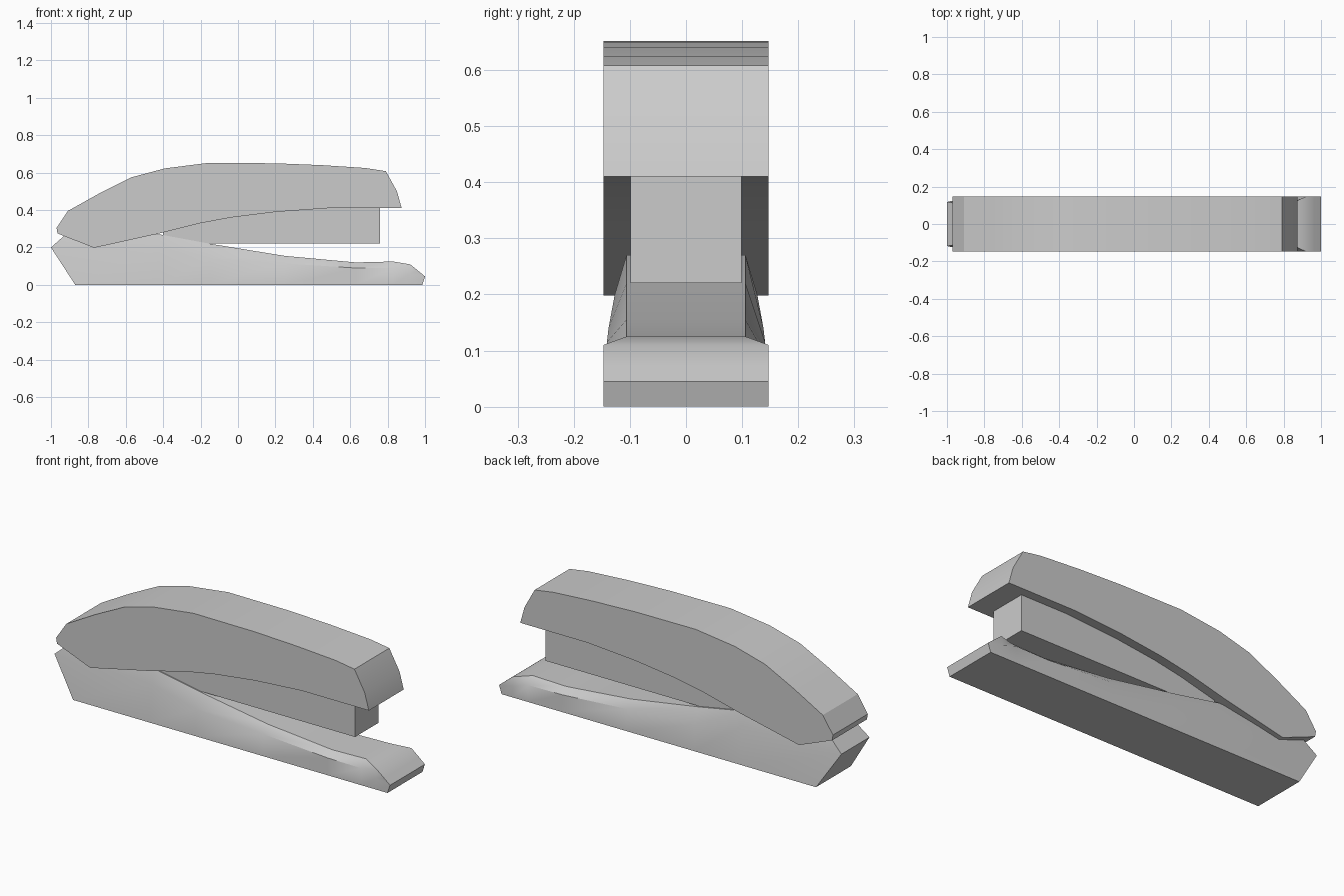
import bpy, bmesh, math

if "Cube" in bpy.data.objects:
    bpy.data.objects.remove(bpy.data.objects["Cube"])


def make_object(name, verts, faces, smooth_angle=None):
    mesh = bpy.data.meshes.new(name)
    mesh.from_pydata(verts, [], faces)
    bm = bmesh.new()
    bm.from_mesh(mesh)
    bmesh.ops.recalc_face_normals(bm, faces=bm.faces)
    bm.to_mesh(mesh)
    bm.free()
    ob = bpy.data.objects.new(name, mesh)
    bpy.context.collection.objects.link(ob)
    if smooth_angle:
        bpy.ops.object.select_all(action='DESELECT')
        ob.select_set(True)
        bpy.context.view_layer.objects.active = ob
        bpy.ops.object.shade_smooth_by_angle(angle=math.radians(smooth_angle))
    return ob


def extrude_profile(name, profile, half_width, smooth_angle=None):
    n = len(profile)
    verts = [(x, y, z) for y in (-half_width, half_width) for x, z in profile]
    faces = [tuple(range(n)), tuple(range(n, 2 * n))]
    faces += [(i, (i + 1) % n, n + (i + 1) % n, n + i) for i in range(n)]
    return make_object(name, verts, faces, smooth_angle)


# Arched top cover
extrude_profile("top_cover", [
    (-0.97, 0.305), (-0.91, 0.395), (-0.74, 0.49), (-0.57, 0.575),
    (-0.39, 0.623), (-0.16, 0.652), (0.20, 0.65), (0.45, 0.64),
    (0.68, 0.625), (0.79, 0.608), (0.85, 0.50), (0.875, 0.41),
    (0.48, 0.41), (0.20, 0.39), (-0.04, 0.36), (-0.20, 0.33),
    (-0.42, 0.275), (-0.77, 0.198), (-0.965, 0.275)], 0.147, 25)

# Staple magazine, its rear end buried in base and cover
extrude_profile("magazine", [
    (-0.40, 0.22), (0.76, 0.22), (0.76, 0.412), (0.48, 0.412),
    (0.20, 0.40), (-0.20, 0.34), (-0.40, 0.30)], 0.099)

# Base: stations of (bottom x), (side x, z, half width), (top x, z, half width)
stations = [
    (-0.87, (-1.0, 0.20, 0.118), (-0.93, 0.262, 0.107)),
    (-0.42, (-0.42, 0.20, 0.127), (-0.42, 0.27, 0.106)),
    (-0.15, (-0.15, 0.14, 0.138), (-0.15, 0.22, 0.106)),
    (0.25, (0.25, 0.115, 0.141), (0.25, 0.155, 0.106)),
    (0.63, (0.63, 0.09, 0.143), (0.63, 0.12, 0.106)),
    (0.83, (0.83, 0.09, 0.146), (0.83, 0.125, 0.106)),
    (0.92, (0.92, 0.06, 0.147), (0.92, 0.11, 0.147)),
    (0.985, (1.0, 0.045, 0.147), (0.965, 0.074, 0.147)),
]
verts, faces = [], []
for xb, (xm, zm, ym), (xt, zt, yt) in stations:
    verts += [(xb, -0.147, 0), (xm, -ym, zm), (xt, -yt, zt),
              (xt, yt, zt), (xm, ym, zm), (xb, 0.147, 0)]
for s in range(len(stations) - 1):
    a, b = s * 6, s * 6 + 6
    faces += [(a + k, a + (k + 1) % 6, b + (k + 1) % 6, b + k) for k in range(6)]
for e in (0, (len(stations) - 1) * 6):
    faces += [(e, e + 1, e + 4, e + 5), (e + 1, e + 2, e + 3, e + 4)]
make_object("base", verts, faces, 30)
